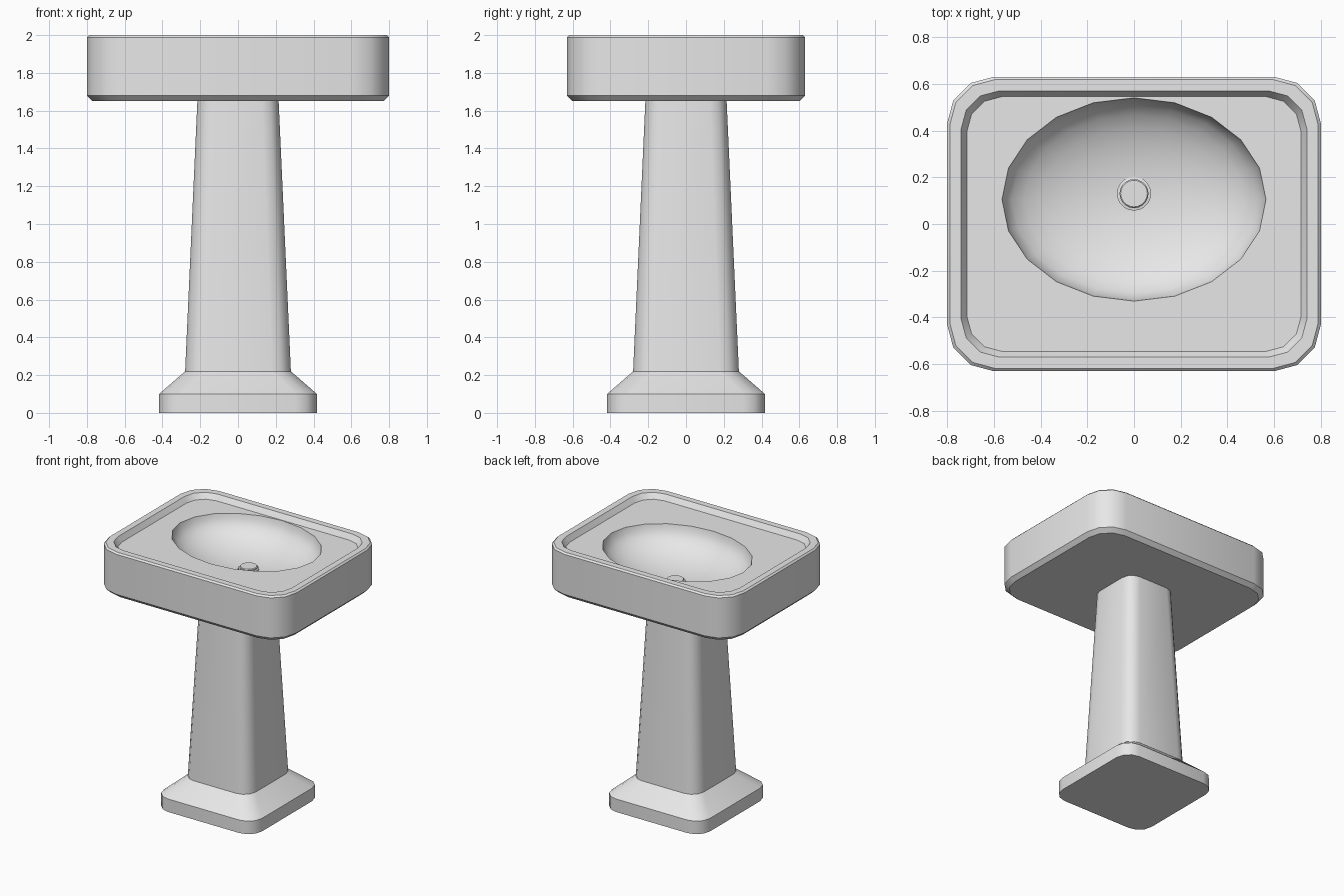
import bpy, bmesh, math

if "Cube" in bpy.data.objects:
    bpy.data.objects.remove(bpy.data.objects["Cube"])

ceramic = bpy.data.materials.new("light_ceramic")
ceramic.diffuse_color = (0.8, 0.8, 0.8, 1)
ceramic.use_nodes = True
ceramic.node_tree.nodes["Principled BSDF"].inputs["Base Color"].default_value = ceramic.diffuse_color


def rounded_rect(hx, hy, r, z, segs=3):
    """Points of a rounded rectangle at height z."""
    pts = []
    for q, (sx, sy) in enumerate([(1, 1), (-1, 1), (-1, -1), (1, -1)]):
        for i in range(segs + 1):
            a = math.pi / 2 * (q + i / segs)
            pts.append((sx * (hx - r) + r * math.cos(a),
                        sy * (hy - r) + r * math.sin(a), z))
    return pts


def ellipse(cx, cy, rx, ry, z, n):
    return [(cx + rx * math.cos(2 * math.pi * i / n),
             cy + ry * math.sin(2 * math.pi * i / n), z) for i in range(n)]


def loft(bm, rings, cap_start=True, cap_end=True):
    """Skin equal-sized rings with quads, optionally capped; returns the vertex rings."""
    vs = [[bm.verts.new(p) for p in ring] for ring in rings]
    for a, b in zip(vs, vs[1:]):
        n = len(a)
        for i in range(n):
            bm.faces.new((a[i], a[(i + 1) % n], b[(i + 1) % n], b[i]))
    if cap_start:
        bm.faces.new(vs[0][::-1])
    if cap_end:
        bm.faces.new(vs[-1])
    return vs


def finish(bm, name):
    bmesh.ops.recalc_face_normals(bm, faces=bm.faces[:])
    me = bpy.data.meshes.new(name)
    bm.to_mesh(me)
    bm.free()
    me.materials.append(ceramic)
    ob = bpy.data.objects.new(name, me)
    bpy.context.collection.objects.link(ob)
    bpy.ops.object.select_all(action='DESELECT')
    ob.select_set(True)
    bpy.context.view_layer.objects.active = ob
    bpy.ops.object.shade_smooth_by_angle(angle=math.radians(35))
    return ob


# Pedestal: foot plate, sloped shoulder and tapered column
bm = bmesh.new()
loft(bm, [rounded_rect(h, h, r, z) for h, r, z in [
    (0.418, 0.115, 0.0), (0.418, 0.115, 0.10), (0.28, 0.10, 0.22), (0.215, 0.09, 1.655)]])
finish(bm, "pedestal")

# Basin: outer shell, rim and recessed deck edge (inset, height)
bm = bmesh.new()
shell = loft(bm, [rounded_rect(0.80 - d, 0.63 - d, 0.20 - d * 0.6, z) for d, z in [
    (0.03, 1.65), (0.0, 1.68), (0.0, 1.988), (0.012, 2.0),
    (0.06, 2.0), (0.085, 1.96)]], cap_end=False)

# Bowl: lower half of an ellipsoid sunk in the deck
BOWL_RINGS, DEPTH = 8, 0.22
bowl_rings = []
for k in range(BOWL_RINGS):
    t = math.pi / 2 * k / BOWL_RINGS
    c = math.cos(t)
    bowl_rings.append(ellipse(0, 0.105, 0.565 * c, 0.435 * c,
                              1.96 - DEPTH * math.sin(t), 20))
bowl = loft(bm, bowl_rings, False, False)
bottom = bm.verts.new((0, 0.105, 1.96 - DEPTH))
last = bowl[-1]
for i in range(20):
    bm.faces.new((last[i], last[(i + 1) % 20], bottom))

# Deck: flat fill between the recess edge and the bowl opening
edges = []
for ring in (shell[-1], bowl[0]):
    for i, v in enumerate(ring):
        edges.append(bm.edges.get((v, ring[(i + 1) % len(ring)])))
bmesh.ops.triangle_fill(bm, edges=edges, use_beauty=True, use_dissolve=False)
finish(bm, "basin")

# Drain: flange with a raised plug
bm = bmesh.new()
loft(bm, [ellipse(0, 0.13, r, r, z, 20) for r, z in [
    (0.073, 1.73), (0.073, 1.752), (0.062, 1.754), (0.062, 1.764), (0.057, 1.769)]])
finish(bm, "drain")
